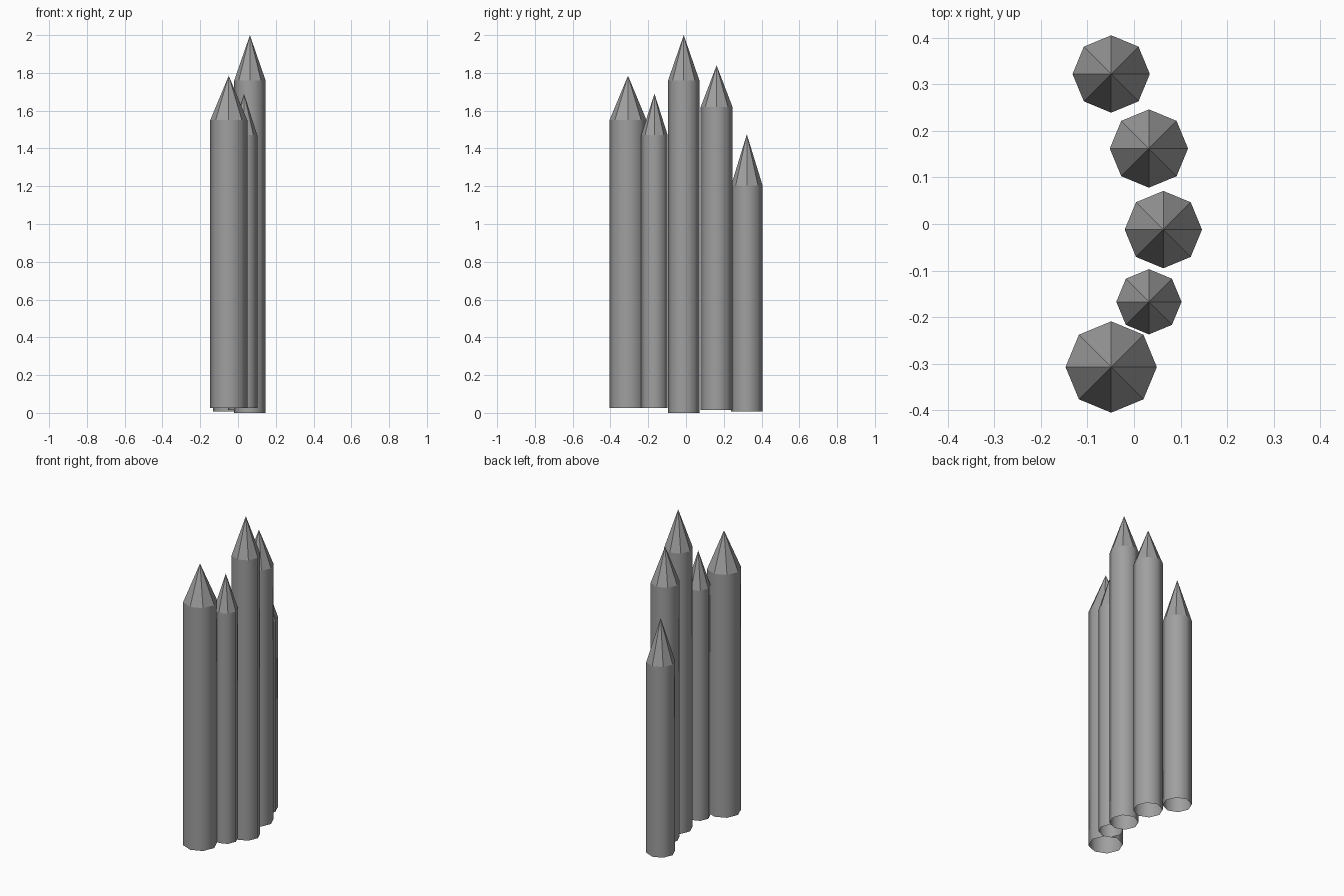
import bpy
import bmesh
import math

SIDES = 8

cube = bpy.data.objects.get("Cube")
if cube:
    bpy.data.objects.remove(cube, do_unlink=True)

grey = bpy.data.materials.new("weathered_grey")
grey.use_nodes = True
colour = (0.35, 0.35, 0.35, 1.0)
grey.diffuse_color = colour
grey.node_tree.nodes["Principled BSDF"].inputs["Base Color"].default_value = colour


def add_stake(name, x, y, radius, base, shoulder, tip):
    """Open-bottomed eight-sided post with a sharpened point."""
    bm = bmesh.new()

    def ring(z):
        angles = [math.tau * i / SIDES for i in range(SIDES)]
        return [bm.verts.new((radius * math.cos(a), radius * math.sin(a), z)) for a in angles]

    low, high = ring(0), ring(shoulder - base)
    apex = bm.verts.new((0, 0, tip - base))
    for i in range(SIDES):
        j = (i + 1) % SIDES
        # Rounded shaft, faceted point
        bm.faces.new((low[i], low[j], high[j], high[i])).smooth = True
        bm.faces.new((high[i], high[j], apex)).smooth = False
    for a, b in zip(high, high[1:] + high[:1]):
        bm.edges.get((a, b)).smooth = False

    mesh = bpy.data.meshes.new(name)
    bm.to_mesh(mesh)
    bm.free()
    mesh.materials.append(grey)
    stake = bpy.data.objects.new(name, mesh)
    stake.location = (x, y, base)
    bpy.context.collection.objects.link(stake)


# Curved row of stakes, front to back
add_stake("front_stake", -0.049, -0.307, 0.098, 0.025, 1.55, 1.785)
add_stake("front_inner_stake", 0.032, -0.167, 0.07, 0.025, 1.47, 1.69)
add_stake("middle_stake", 0.063, -0.012, 0.083, 0.0, 1.76, 2.0)
add_stake("back_inner_stake", 0.032, 0.162, 0.084, 0.015, 1.62, 1.84)
add_stake("back_stake", -0.049, 0.322, 0.083, 0.008, 1.205, 1.475)
